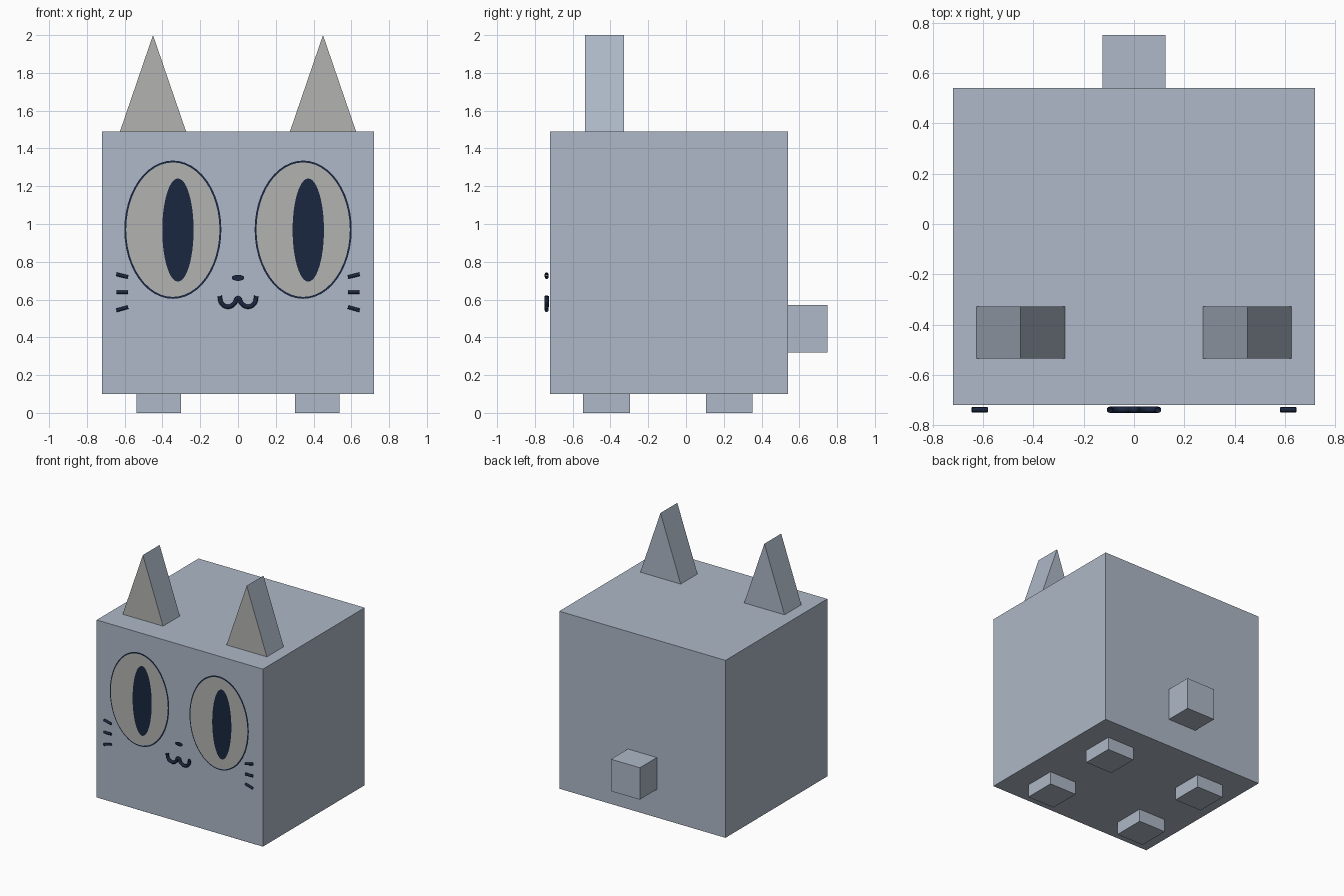
import bpy, bmesh, math

if "Cube" in bpy.data.objects:
    bpy.data.objects.remove(bpy.data.objects["Cube"])


def material(name, rgb):
    m = bpy.data.materials.new(name)
    m.diffuse_color = (*rgb, 1)
    m.use_nodes = True
    m.node_tree.nodes["Principled BSDF"].inputs["Base Color"].default_value = m.diffuse_color
    return m


FUR = material("fur", (0.42, 0.48, 0.57))
PALE = material("pale", (0.45, 0.45, 0.44))
DARK = material("dark", (0.01, 0.02, 0.05))


def finish(bm, name, *mats):
    mesh = bpy.data.meshes.new(name)
    bm.to_mesh(mesh)
    bm.free()
    for m in mats:
        mesh.materials.append(m)
    obj = bpy.data.objects.new(name, mesh)
    bpy.context.collection.objects.link(obj)
    return obj


def box(name, x, y, z):
    """Box from (min, max) ranges."""
    bm = bmesh.new()
    bmesh.ops.create_cube(bm, size=1)
    for v in bm.verts:
        v.co = [(a + b) / 2 + c * (b - a) for c, (a, b) in zip(v.co, (x, y, z))]
    return finish(bm, name, FUR)


def ear(name, cx):
    """Triangular prism with a pale front face."""
    bm = bmesh.new()
    profile = [(cx - 0.175, 1.49), (cx + 0.175, 1.49), (cx, 2.0)]
    front = bm.faces.new([bm.verts.new((x, -0.535, z)) for x, z in profile])
    ext = bmesh.ops.extrude_face_region(bm, geom=[front], use_keep_orig=True)
    for v in ext["geom"]:
        if isinstance(v, bmesh.types.BMVert):
            v.co.y = -0.327
    bmesh.ops.recalc_face_normals(bm, faces=bm.faces)
    for f in bm.faces:
        if all(v.co.y < -0.5 for v in f.verts):
            f.material_index = 1
    return finish(bm, name, FUR, PALE)


def ellipse(name, cx, cz, rx, rz, y, mat, n=48):
    """Flat ellipse facing the front."""
    bm = bmesh.new()
    angles = [2 * math.pi * i / n for i in range(n)]
    bm.faces.new([bm.verts.new((cx + rx * math.cos(a), y, cz + rz * math.sin(a)))
                  for a in angles])
    return finish(bm, name, mat)


def tube(name, points, radius, smooth=False):
    """Open-ended round line on the face."""
    cu = bpy.data.curves.new(name, "CURVE")
    cu.dimensions = "3D"
    cu.bevel_depth = radius
    cu.bevel_resolution = 3
    cu.resolution_u = 8
    sp = cu.splines.new("BEZIER")
    sp.bezier_points.add(len(points) - 1)
    for p, (x, z) in zip(sp.bezier_points, points):
        p.co = (x, -0.738, z)
        p.handle_left_type = p.handle_right_type = "AUTO" if smooth else "VECTOR"
    cu.materials.append(DARK)
    obj = bpy.data.objects.new(name, cu)
    bpy.context.collection.objects.link(obj)
    return obj


# Body and tail
box("body", (-0.72, 0.72), (-0.72, 0.54), (0.1, 1.49))
box("tail", (-0.125, 0.125), (0.54, 0.75), (0.32, 0.57))

for side, s in (("left", -1), ("right", 1)):
    # Feet and ears
    xs = sorted((s * 0.302, s * 0.538))
    box(f"front_foot_{side}", xs, (-0.545, -0.296), (0, 0.1))
    box(f"back_foot_{side}", xs, (0.105, 0.353), (0, 0.1))
    ear(f"ear_{side}", s * 0.45)

    # Eyes: dark rim, pale eye, slit pupil (both pupils look the same way)
    ellipse(f"eye_rim_{side}", s * 0.345, 0.97, 0.257, 0.366, -0.726, DARK)
    ellipse(f"eye_{side}", s * 0.345, 0.97, 0.247, 0.356, -0.729, PALE)
    ellipse(f"pupil_{side}", s * 0.345 + 0.027, 0.968, 0.083, 0.273, -0.732, DARK)

    # Whiskers
    for i, (outer, inner) in enumerate(((0.734, 0.719), (0.639, 0.639), (0.543, 0.56))):
        tube(f"whisker_{side}_{i + 1}", [(s * 0.644, outer), (s * 0.582, inner)], 0.01)

# Nose and mouth
ellipse("nose", 0, 0.715, 0.033, 0.016, -0.732, DARK, 24)
half = [(0.097, 0.618), (0.087, 0.58), (0.053, 0.562), (0.02, 0.578)]
tube("mouth", [(-x, z) for x, z in half] + [(0, 0.607)] + half[::-1], 0.012, True)
